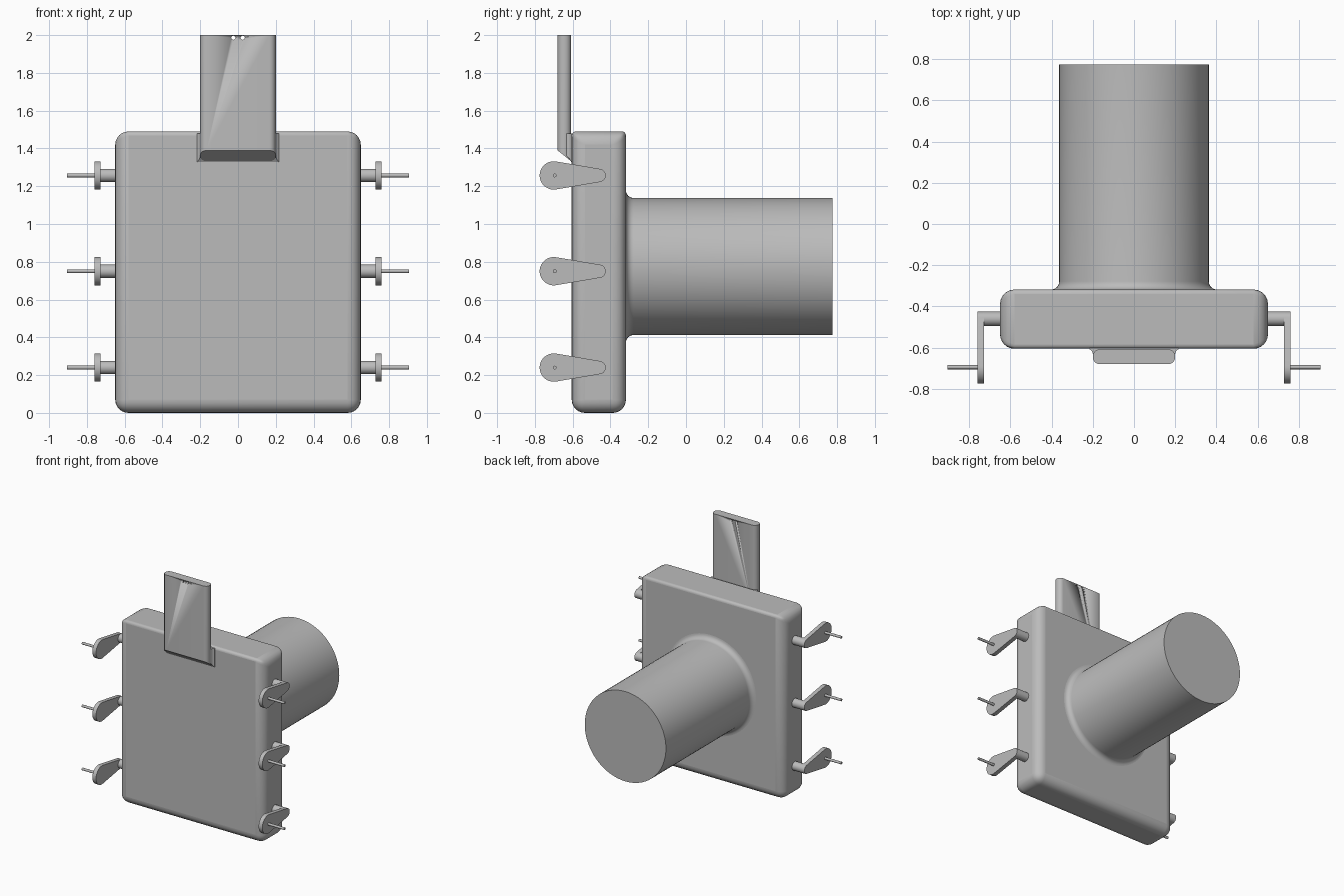
import bpy, bmesh
from math import sin, cos, pi, acos
from mathutils import Matrix, Vector

if "Cube" in bpy.data.objects:
    bpy.data.objects.remove(bpy.data.objects["Cube"], do_unlink=True)

grey = bpy.data.materials.new("plain grey")
grey.use_nodes = True
grey.diffuse_color = (0.5, 0.5, 0.5, 1)
grey.node_tree.nodes["Principled BSDF"].inputs["Base Color"].default_value = (0.5, 0.5, 0.5, 1)


def finish(name, bm, smooth=True):
    bmesh.ops.recalc_face_normals(bm, faces=bm.faces)
    mesh = bpy.data.meshes.new(name)
    bm.to_mesh(mesh)
    bm.free()
    mesh.materials.append(grey)
    obj = bpy.data.objects.new(name, mesh)
    bpy.context.collection.objects.link(obj)
    if smooth:
        bpy.ops.object.select_all(action='DESELECT')
        obj.select_set(True)
        bpy.context.view_layer.objects.active = obj
        bpy.ops.object.shade_smooth_by_angle(angle=pi / 6)
    return obj


def prism(name, outline, offset):
    """Extrude a flat closed outline along an offset."""
    bm = bmesh.new()
    face = bm.faces.new([bm.verts.new(p) for p in outline])
    top = bmesh.ops.extrude_face_region(bm, geom=[face], use_keep_orig=True)["geom"]
    bmesh.ops.translate(bm, vec=offset, verts=[v for v in top if isinstance(v, bmesh.types.BMVert)])
    return finish(name, bm)


def rod(name, axis, centre, radius, length, sides=32):
    bm = bmesh.new()
    bmesh.ops.create_cone(bm, cap_ends=True, segments=sides, radius1=radius, radius2=radius, depth=length)
    turn = Vector((0, 0, 1)).rotation_difference(Vector(axis)).to_matrix().to_4x4()
    bm.transform(Matrix.Translation(centre) @ turn)
    return finish(name, bm)


# Main body: rounded slab, with tighter rounding along the top front and back
FRONT, BACK, TOP = -0.605, -0.318, 1.49
bm = bmesh.new()
bmesh.ops.create_cube(bm, size=1)
bmesh.ops.scale(bm, vec=(1.3, BACK - FRONT, TOP), verts=bm.verts)
bmesh.ops.translate(bm, vec=(0, (FRONT + BACK) / 2, TOP / 2), verts=bm.verts)
weight = bm.edges.layers.float.new("bevel_weight_edge")
for e in bm.edges:
    a, b = (v.co for v in e.verts)
    along_top = abs(a.x - b.x) > 1 and a.z > 1
    e[weight] = 0.3 if along_top else 1
body = finish("body", bm)
bevel = body.modifiers.new("rounding", 'BEVEL')
bevel.limit_method = 'WEIGHT'
bevel.width = 0.07
bevel.segments = 6

# Rear barrel: lathed profile with a fillet at the body
R, FILLET, MID = 0.363, 0.04, 0.775
profile = [(0, BACK - 0.02), (R + FILLET, BACK - 0.02)]
for i in range(7):
    t = i / 6 * pi / 2
    profile.append((R + FILLET * (1 - sin(t)), BACK + FILLET * (1 - cos(t))))
profile += [(R, 0.775), (0, 0.775)]
bm = bmesh.new()
pts = [bm.verts.new((r, y, MID)) for r, y in profile]
edges = [bm.edges.new(pair) for pair in zip(pts, pts[1:])]
bmesh.ops.spin(bm, geom=pts + edges, cent=(0, 0, MID), axis=(0, 1, 0), angle=2 * pi, steps=72)
bmesh.ops.remove_doubles(bm, verts=bm.verts, dist=0.0005)
finish("barrel", bm)

# Upright tab: rounded strip with a slanted foot that runs into the body
TAB_FRONT, TAB_BACK, r = -0.68, -0.608, 0.034
outline = []
for sx, sy, start in ((1, 1, 0), (-1, 1, 1), (-1, -1, 2), (1, -1, 3)):
    for i in range(7):
        t = (start + i / 6) * pi / 2
        y = (TAB_BACK - r if sy > 0 else TAB_FRONT + r) + r * sin(t)
        outline.append((sx * (0.2 - r) + r * cos(t), y))
bm = bmesh.new()
low = [bm.verts.new((x, y, 1.33 + (FRONT - y) * 0.8)) for x, y in outline]
high = [bm.verts.new((x, y, 2)) for x, y in outline]
n = len(outline)
bm.faces.new(low)
bm.faces.new(high)
for i in range(n):
    bm.faces.new((low[i], low[(i + 1) % n], high[(i + 1) % n], high[i]))
tab = finish("tab", bm)
for x in (-0.025, 0.025):
    cutter = rod("tab_hole_cutter", (0, 1, 0), (x, -0.64, 1.986), 0.011, 0.2, 16)
    cutter.hide_render = True
    cutter.hide_viewport = True
    cut = tab.modifiers.new("hole", 'BOOLEAN')
    cut.operation = 'DIFFERENCE'
    cut.object = cutter

# Flared root joining the tab to the body
bm = bmesh.new()
rings = []
for hw, y, z in ((0.218, FRONT + 0.02, 1.325), (0.216, FRONT - 0.002, 1.328),
                 (0.204, FRONT - 0.012, 1.345), (0.196, FRONT - 0.035, 1.37)):
    rings.append([bm.verts.new(p) for p in ((-hw, y, z), (hw, y, z), (hw, y, TOP - 0.01), (-hw, y, TOP - 0.01))])
bm.faces.new(rings[0])
bm.faces.new(rings[-1])
for a, b in zip(rings, rings[1:]):
    for i in range(4):
        bm.faces.new((a[i], a[(i + 1) % 4], b[(i + 1) % 4], b[i]))
finish("tab_root", bm)

# Cranks: post, teardrop arm and pin, three on each side
BIG, SMALL, Y_BIG, Y_SMALL = 0.075, 0.035, -0.7, -0.46
tangent = acos((BIG - SMALL) / (Y_SMALL - Y_BIG))


def teardrop(x, z):
    pts = []
    for i in range(13):
        t = -tangent + 2 * tangent * i / 12
        pts.append((x, Y_SMALL + SMALL * cos(t), z + SMALL * sin(t)))
    for i in range(21):
        t = tangent + (2 * pi - 2 * tangent) * i / 20
        pts.append((x, Y_BIG + BIG * cos(t), z + BIG * sin(t)))
    return pts


for side, s in (("left", 1), ("right", -1)):
    for level, z in (("lower", 0.24), ("middle", 0.75), ("upper", 1.257)):
        tag = f"{side}_{level}"
        rod(f"{tag}_post", (1, 0, 0), (s * 0.685, Y_SMALL, z), SMALL, 0.1)
        prism(f"{tag}_arm", teardrop(s * 0.727, z), (s * 0.033, 0, 0))
        rod(f"{tag}_pin", (1, 0, 0), (s * 0.825, -0.695, z), 0.01, 0.16, 16)
